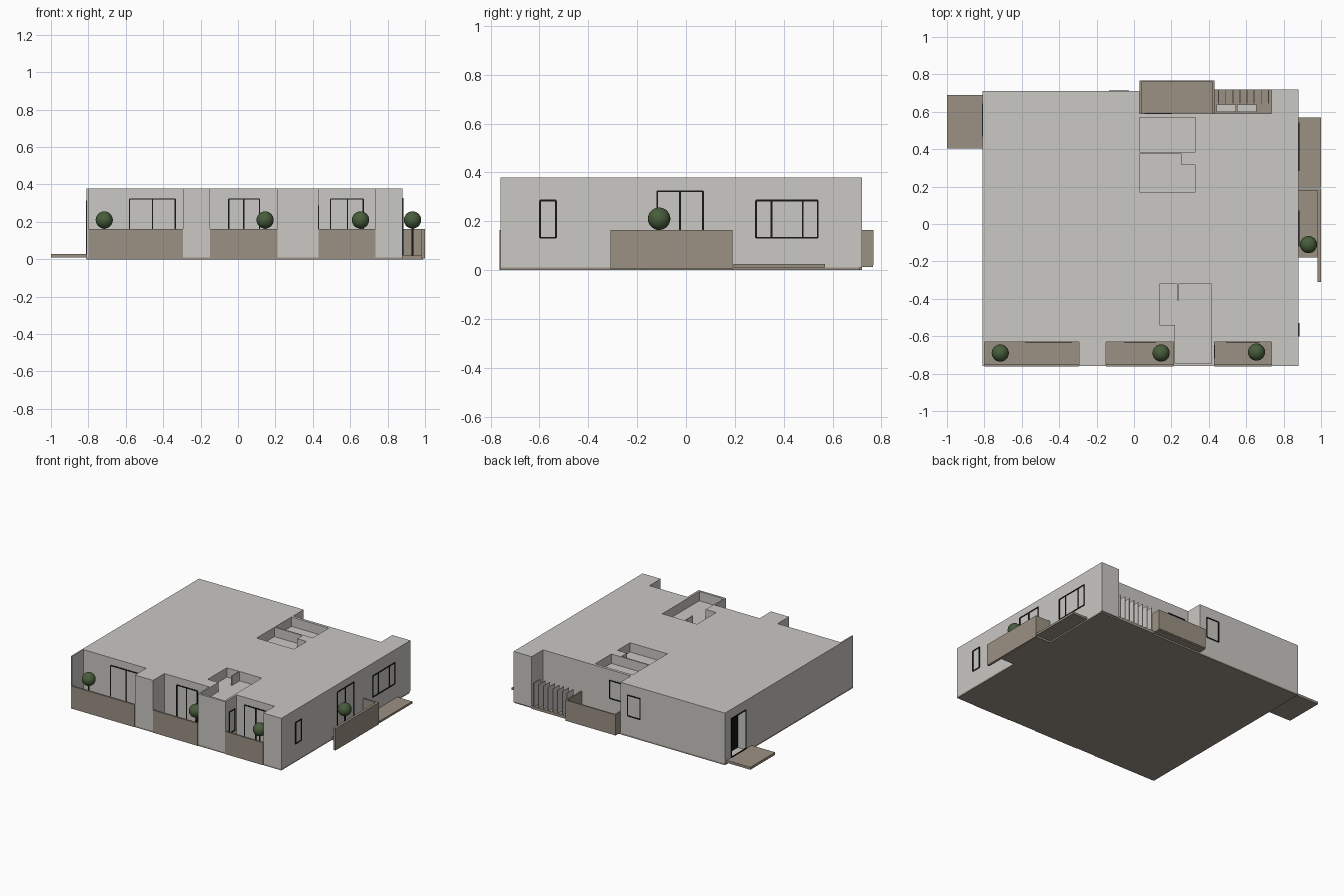
import bpy, bmesh
from mathutils import Matrix, Vector

cube = bpy.data.objects.get("Cube")
if cube:
    bpy.data.objects.remove(cube)


def material(name, rgb):
    m = bpy.data.materials.new(name)
    m.use_nodes = True
    m.diffuse_color = (*rgb, 1)
    bsdf = next(n for n in m.node_tree.nodes if n.type == 'BSDF_PRINCIPLED')
    bsdf.inputs["Base Color"].default_value = (*rgb, 1)
    bsdf.inputs["Roughness"].default_value = 0.8
    return m


PLASTER = material("light grey plaster", (0.59, 0.58, 0.55))
STONE = material("taupe stone", (0.33, 0.285, 0.23))
FRAME = material("black frame", (0.008, 0.008, 0.008))
LEAF = material("leaf green", (0.065, 0.11, 0.045))
BARK = material("dark bark", (0.05, 0.035, 0.02))


def finish(name, bm, mat):
    bmesh.ops.recalc_face_normals(bm, faces=bm.faces)
    mesh = bpy.data.meshes.new(name)
    bm.to_mesh(mesh)
    bm.free()
    if mat:
        mesh.materials.append(mat)
    obj = bpy.data.objects.new(name, mesh)
    bpy.context.collection.objects.link(obj)
    return obj


def prism(name, outline, z0, z1, mat):
    """Extrude a plan outline from z0 to z1."""
    bm = bmesh.new()
    face = bm.faces.new([bm.verts.new((x, y, z0)) for x, y in outline])
    top = bmesh.ops.extrude_face_region(bm, geom=[face])
    verts = [v for v in top["geom"] if isinstance(v, bmesh.types.BMVert)]
    bmesh.ops.translate(bm, verts=verts, vec=(0, 0, z1 - z0))
    return finish(name, bm, mat)


def box(name, x, y, z, mat):
    plan = [(x[0], y[0]), (x[1], y[0]), (x[1], y[1]), (x[0], y[1])]
    return prism(name, plan, z[0], z[1], mat)


def carve(target, cutter):
    mod = target.modifiers.new("carve", 'BOOLEAN')
    mod.operation = 'DIFFERENCE'
    mod.solver = 'EXACT'
    mod.object = cutter
    bpy.context.view_layer.objects.active = target
    bpy.ops.object.modifier_apply(modifier=mod.name)
    bpy.data.objects.remove(cutter)


def window(name, axis, at, side, span, z, dividers=()):
    """Thin frame bars on the wall plane axis = at, facing the given side."""
    t = 0.007
    depth = tuple(sorted((at - side * 0.002, at + side * 0.004)))
    bars = [((a - t / 2, a + t / 2), z) for a in (*span, *dividers)]
    bars += [(span, (h - t / 2, h + t / 2)) for h in z]
    bm = bmesh.new()
    for (a0, a1), (z0, z1) in bars:
        mid, size = (a0 + a1) / 2, a1 - a0
        wall = sum(depth) / 2
        thick = depth[1] - depth[0]
        c = (wall, mid) if axis == 'x' else (mid, wall)
        s = (thick, size) if axis == 'x' else (size, thick)
        mat = Matrix.Translation((*c, (z0 + z1) / 2)) @ Matrix.Diagonal((*s, z1 - z0, 1))
        bmesh.ops.create_cube(bm, size=1, matrix=mat)
    finish(name, bm, FRAME)


def tree(name, x, y):
    bm = bmesh.new()
    bmesh.ops.create_uvsphere(bm, u_segments=24, v_segments=14, radius=0.046,
                              matrix=Matrix.Translation((x, y, 0.21)))
    crown = finish(name + "_crown", bm, LEAF)
    crown.data.shade_smooth()
    bm = bmesh.new()
    bmesh.ops.create_cone(bm, cap_ends=True, segments=8, radius1=0.005, radius2=0.004,
                          depth=0.16, matrix=Matrix.Translation((x, y, 0.1)))
    finish(name + "_trunk", bm, BARK)


# Plan outline with three front balconies and the rear recess
FRONT, BACK, LEFT, RIGHT = -0.76, 0.72, -0.81, 0.88
INNER_FRONT, INNER_BACK = -0.63, 0.59
balconies = [(-0.8, -0.295), (-0.15, 0.21), (0.43, 0.735)]
plan = [(LEFT, FRONT)]
for a, b in balconies:
    plan += [(a, FRONT), (a, INNER_FRONT), (b, INNER_FRONT), (b, FRONT)]
plan += [(RIGHT, FRONT), (RIGHT, BACK), (0.735, BACK), (0.735, INNER_BACK),
         (0.03, INNER_BACK), (0.03, 0.71), (LEFT, 0.71)]
building = prism("building", plan, 0.01, 0.378, PLASTER)

# Sunken roof areas and the entrance opening
sunken = [
    [(0.03, 0.385), (0.33, 0.385), (0.33, 0.57), (0.03, 0.57)],
    [(0.03, 0.17), (0.33, 0.17), (0.33, 0.315), (0.255, 0.315), (0.255, 0.375), (0.03, 0.375)],
    [(0.22, -0.745), (0.415, -0.745), (0.415, -0.32), (0.135, -0.32), (0.135, -0.54), (0.22, -0.54)],
]
for outline in sunken:
    carve(building, prism("roof_cutter", outline, 0.31, 0.45, None))
carve(building, box("door_cutter", (-0.9, -0.74), (0.47, 0.64), (0.02, 0.31), None))
box("roof_pit_divider", (0.231, 0.238), (-0.41, -0.32), (0.305, 0.378), PLASTER)
box("entrance_door", (-0.745, -0.738), (0.47, 0.64), (0.02, 0.31), FRAME)
window("entrance_frame", 'x', LEFT, -1, (0.47, 0.64), (0.03, 0.31))

# Ground slab and paving
box("ground_slab", (LEFT, RIGHT), (FRONT, 0.71), (0, 0.012), STONE)
box("entrance_paving", (-1, LEFT), (0.405, 0.69), (0.01, 0.028), STONE)
box("side_paving", (RIGHT, 1), (0.195, 0.57), (0.01, 0.025), STONE)

# Front balconies
for i, (a, b) in enumerate(balconies):
    box(f"front_balcony_floor_{i}", (a, b), (FRONT, INNER_FRONT), (0, 0.02), STONE)
    box(f"front_parapet_{i}", (a, b), (FRONT - 0.003, FRONT + 0.01), (0, 0.163), STONE)

# Side balcony
box("side_balcony_floor", (RIGHT, 0.99), (-0.18, 0.19), (0, 0.02), STONE)
box("side_parapet", (0.982, 1), (-0.31, 0.185), (0.005, 0.163), STONE)
box("side_parapet_return", (RIGHT, 1), (0.178, 0.19), (0.005, 0.163), STONE)

# Rear balcony
box("rear_balcony_floor", (0.03, 0.43), (INNER_BACK, 0.765), (0.012, 0.03), STONE)
box("rear_parapet", (0.03, 0.43), (0.758, 0.768), (0.02, 0.163), STONE)
box("rear_parapet_left", (0.42, 0.43), (INNER_BACK, 0.76), (0.02, 0.163), STONE)
box("rear_parapet_right", (0.03, 0.04), (INNER_BACK, 0.76), (0.02, 0.163), STONE)

# Rear service bay with fins and two machine units
box("service_floor", (0.43, 0.735), (INNER_BACK, BACK), (0, 0.02), STONE)
for i in range(8):
    x = 0.45 + i * 0.038
    box(f"service_fin_{i}", (x, x + 0.005), (0.645, BACK), (0.012, 0.19), PLASTER)
for i, x in enumerate((0.44, 0.55)):
    box(f"service_unit_{i}", (x, x + 0.105), (0.6, 0.64), (0.02, 0.12), PLASTER)

# Windows and glazed doors
window("front_door_left", 'y', INNER_FRONT, -1, (-0.58, -0.335), (0.025, 0.322), (-0.457,))
window("front_door_middle", 'y', INNER_FRONT, -1, (-0.05, 0.115), (0.025, 0.322), (0.03,))
window("front_door_right", 'y', INNER_FRONT, -1, (0.495, 0.67), (0.025, 0.322), (0.585,))
window("pier_window", 'x', 0.43, 1, (-0.715, -0.65), (0.13, 0.285))
window("side_window_small", 'x', RIGHT, 1, (-0.598, -0.532), (0.132, 0.285))
window("side_door", 'x', RIGHT, 1, (-0.118, 0.07), (0.025, 0.323), (-0.025,))
window("side_window_wide", 'x', RIGHT, 1, (0.287, 0.54), (0.132, 0.285), (0.35, 0.478))
window("rear_window", 'y', 0.71, 1, (-0.13, -0.03), (0.15, 0.3))
window("rear_balcony_window", 'y', INNER_BACK, 1, (0.06, 0.2), (0.17, 0.3))

# Balcony trees
for i, (x, y) in enumerate([(-0.715, -0.69), (0.145, -0.69), (0.655, -0.685), (0.933, -0.11)]):
    tree(f"tree_{i}", x, y)
